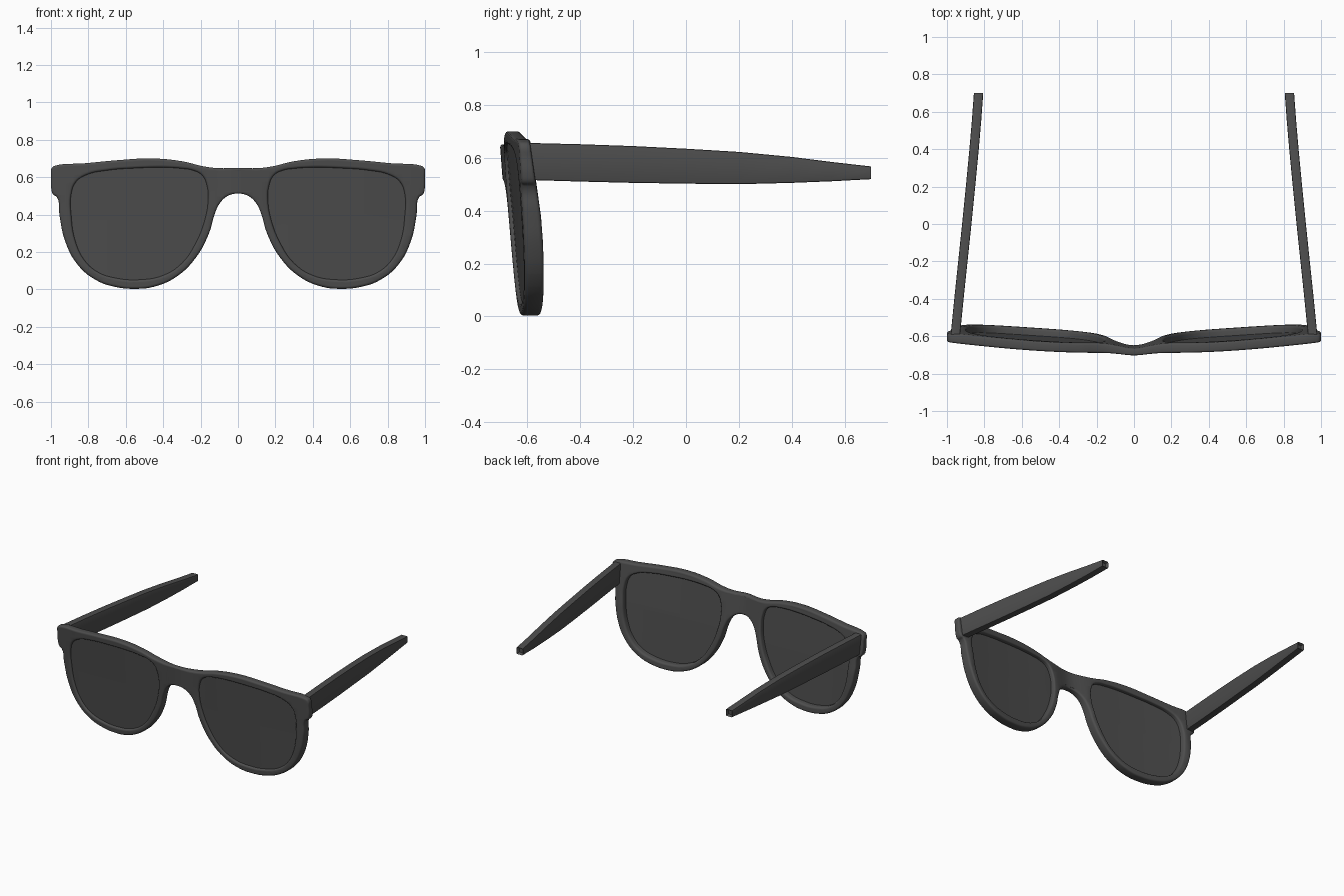
import bpy, bmesh
from math import exp, radians

if "Cube" in bpy.data.objects:
    bpy.data.objects.remove(bpy.data.objects["Cube"])

mat = bpy.data.materials.new("dark_grey")
mat.diffuse_color = (0.075, 0.075, 0.075, 1)
mat.use_nodes = True
mat.node_tree.nodes["Principled BSDF"].inputs["Base Color"].default_value = mat.diffuse_color

# Right half of the frame outline (x, z), top centre round to bottom centre
HALF = [(0, .650), (.10, .648), (.18, .657), (.30, .685), (.46, .700), (.65, .690), (.82, .674),
        (.975, .662), (.995, .650), (.999, .60), (.997, .53), (.988, .507), (.968, .493),
        (.955, .40), (.925, .26), (.86, .135), (.76, .05), (.65, .012), (.55, .003), (.45, .014),
        (.33, .067), (.225, .17), (.155, .30), (.122, .41), (.094, .465), (.05, .502), (0, .512)]
# Right lens opening
LENS = [(.30, .646), (.40, .652), (.55, .648), (.70, .636), (.81, .612), (.868, .572), (.893, .50),
        (.892, .40), (.87, .26), (.82, .155), (.75, .093), (.65, .060), (.52, .052), (.40, .075),
        (.30, .14), (.225, .25), (.178, .37), (.160, .48), (.166, .555), (.192, .61), (.24, .636)]


def mirror(points):
    return [(-x, z) for x, z in reversed(points)]


def front_y(x, z):
    """Front face of the wrapped, tilted frame with the bridge pushed forward."""
    return -.695 + .06 * x * x + .075 * (.7 - z) - .012 * exp(-(x / .09) ** 2)


def thickness(x, z):
    t = .052 + .020 * min(1, max(0, (.68 - z) / .3))
    t -= .017 * exp(-(x / .12) ** 2)
    return t - .012 * max(0, (abs(x) - .92) / .08)


def finish(ob, angle):
    ob.data.materials.append(mat)
    bpy.ops.object.select_all(action='DESELECT')
    ob.select_set(True)
    bpy.context.view_layer.objects.active = ob
    bpy.ops.object.shade_smooth_by_angle(angle=radians(angle))


def curved_plate(name, loops, bevel, depth_range):
    """Filled outline with rounded edges, bent onto the frame surface."""
    cu = bpy.data.curves.new(name + "_outline", 'CURVE')
    cu.dimensions, cu.fill_mode = '2D', 'BOTH'
    cu.resolution_u = 5
    cu.extrude, cu.bevel_depth, cu.bevel_resolution = .03 - bevel, bevel, 2
    cu.offset = -bevel
    for pts in loops:
        sp = cu.splines.new('BEZIER')
        sp.bezier_points.add(len(pts) - 1)
        sp.use_cyclic_u = True
        for bp, (x, z) in zip(sp.bezier_points, pts):
            bp.co = (x, z, 0)
            bp.handle_left_type = bp.handle_right_type = 'AUTO'
    tmp = bpy.data.objects.new(name + "_tmp", cu)
    bpy.context.collection.objects.link(tmp)
    dg = bpy.context.evaluated_depsgraph_get()
    me = bpy.data.meshes.new_from_object(tmp.evaluated_get(dg))
    bpy.data.objects.remove(tmp)
    bm = bmesh.new()
    bm.from_mesh(me)
    bmesh.ops.remove_doubles(bm, verts=bm.verts, dist=.0004)
    for i in range(-24, 25):
        bmesh.ops.bisect_plane(bm, geom=bm.verts[:] + bm.edges[:] + bm.faces[:], dist=.0005,
                               plane_co=(i * .04, 0, 0), plane_no=(1, 0, 0))
    lo, hi = depth_range
    for v in bm.verts:
        x, z, d = v.co
        t = lo + (hi - lo) * (d + .03) / .06
        v.co = (x, front_y(x, z) + t * thickness(x, z), z)
    bmesh.ops.recalc_face_normals(bm, faces=bm.faces)
    bm.to_mesh(me)
    bm.free()
    me.name = name
    ob = bpy.data.objects.new(name, me)
    bpy.context.collection.objects.link(ob)
    finish(ob, 40)


# Frame front and the two lenses
outline = HALF + mirror(HALF[1:-1])
curved_plate("frame_front", [outline, LENS, mirror(LENS)], .012, (0, 1))
curved_plate("lens_right", [LENS], 0, (.2, .45))
curved_plate("lens_left", [mirror(LENS)], 0, (.2, .45))

# Temple arms: stations of y, centre x, bottom z, top z
ARM = [(-.60, .956, .516, .656), (-.40, .936, .510, .651), (-.20, .915, .505, .644),
       (0, .894, .502, .634), (.20, .874, .500, .622), (.40, .855, .505, .603),
       (.55, .842, .511, .584), (.70, .831, .519, .567)]
for side, label in ((1, "right"), (-1, "left")):
    bm = bmesh.new()
    rings = []
    for y, x, lo, hi in ARM:
        rings.append([bm.verts.new((side * (x + dx), y, z)) for dx, z in
                      ((-.025, lo), (.025, lo), (.025, hi), (-.025, hi))])
    for a, b in zip(rings, rings[1:]):
        for i in range(4):
            j = (i + 1) % 4
            bm.faces.new((a[i], a[j], b[j], b[i]))
    bm.faces.new(rings[0])
    tip = bm.faces.new(rings[-1])
    bmesh.ops.recalc_face_normals(bm, faces=bm.faces)
    # Soften the long edges, then recess the tip
    long_edges = [e for e in bm.edges if abs(e.verts[0].co.y - e.verts[1].co.y) > .05]
    bmesh.ops.bevel(bm, geom=long_edges, offset=.006, segments=2, affect='EDGES', profile=.5)
    tip = max(bm.faces, key=lambda f: f.calc_center_median().y)
    bmesh.ops.inset_region(bm, faces=[tip], thickness=.008)
    for v in tip.verts:
        v.co.y -= .02
    me = bpy.data.meshes.new("temple_arm_" + label)
    bm.to_mesh(me)
    bm.free()
    ob = bpy.data.objects.new("temple_arm_" + label, me)
    bpy.context.collection.objects.link(ob)
    finish(ob, 35)
